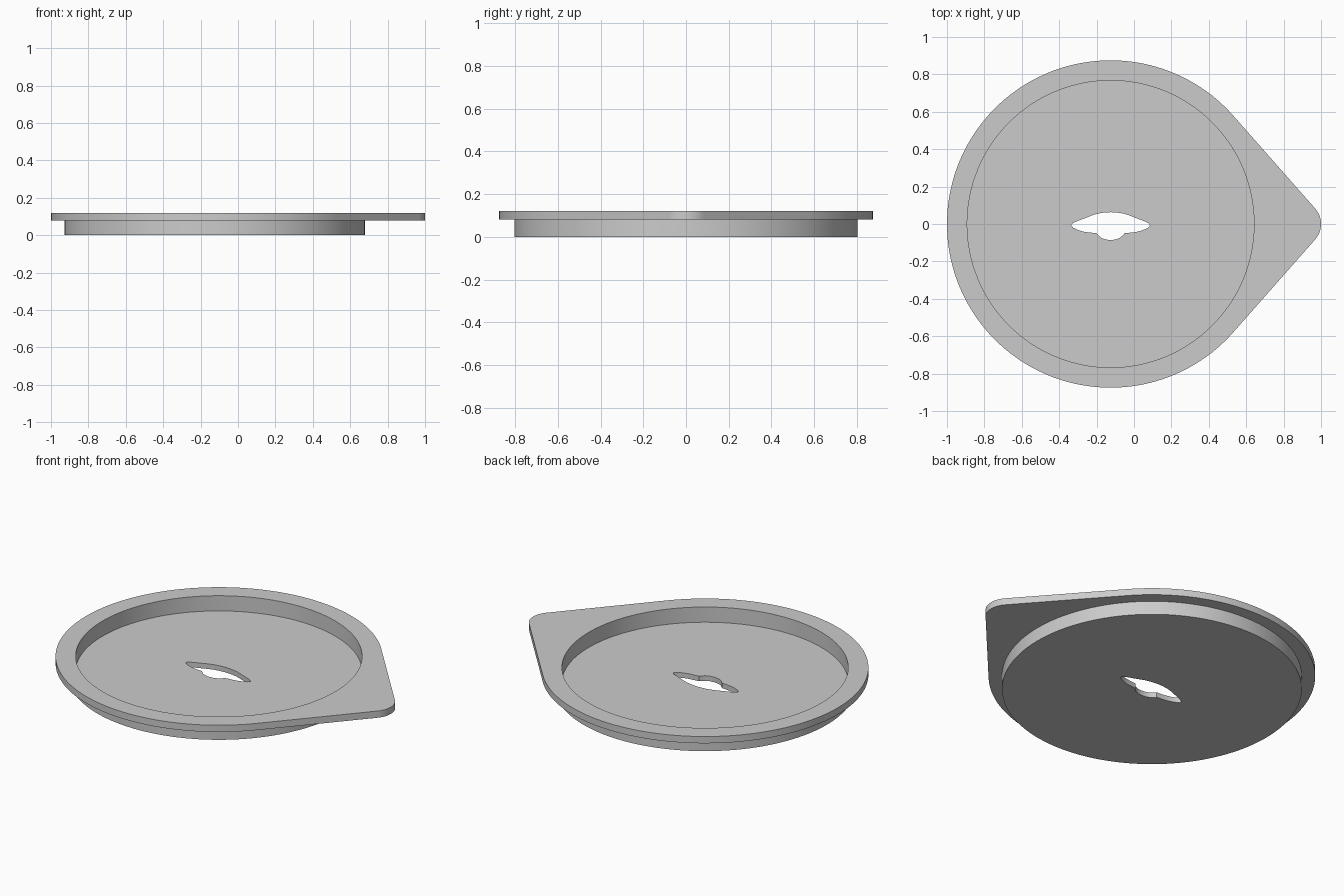
import bpy
import bmesh
import math

cube = bpy.data.objects.get("Cube")
if cube:
    bpy.data.objects.remove(cube, do_unlink=True)

CX = -0.125        # centre of the round dish
TOP = 0.12

grey = bpy.data.materials.new("light grey")
grey.use_nodes = True
colour = (0.6, 0.6, 0.6, 1)
grey.diffuse_color = colour
grey.node_tree.nodes["Principled BSDF"].inputs["Base Color"].default_value = colour


def arc(cx, radius, start, end, steps):
    return [(cx + radius * math.cos(start + (end - start) * i / steps),
             radius * math.sin(start + (end - start) * i / steps))
            for i in range(steps + 1)]


def prism(name, outline, z0, z1):
    """Extrude a closed outline between two heights."""
    bm = bmesh.new()
    base = bm.faces.new([bm.verts.new((x, y, z0)) for x, y in outline])
    top = bmesh.ops.extrude_face_region(bm, geom=[base])["geom"]
    verts = [v for v in top if isinstance(v, bmesh.types.BMVert)]
    bmesh.ops.translate(bm, verts=verts, vec=(0, 0, z1 - z0))
    bmesh.ops.recalc_face_normals(bm, faces=bm.faces)
    mesh = bpy.data.meshes.new(name)
    bm.to_mesh(mesh)
    bm.free()
    mesh.materials.append(grey)
    obj = bpy.data.objects.new(name, mesh)
    bpy.context.collection.objects.link(obj)
    return obj


def disc(name, radius, z0, z1):
    return prism(name, arc(CX, radius, 0, math.tau, 128)[:-1], z0, z1)


def combine(target, other, operation):
    """Apply a boolean and remove the helper."""
    mod = target.modifiers.new(operation, "BOOLEAN")
    mod.operation = operation
    mod.solver = "EXACT"
    mod.object = other
    bpy.context.view_layer.objects.active = target
    bpy.ops.object.modifier_apply(modifier=mod.name)
    bpy.data.objects.remove(other, do_unlink=True)


# Rim: big circle joined by tangents to a small rounded tip
a = math.acos(0.75)
rim = arc(CX, 0.875, a, math.tau - a, 112) + arc(0.875, 0.125, -a, a, 16)
dish = prism("dish_with_pointed_rim", rim, 0.08, TOP)

# Round body below the rim, then the recess
combine(dish, disc("body", 0.803, 0, 0.1), "UNION")
combine(dish, disc("recess_cutter", 0.767, 0.03, 0.2), "DIFFERENCE")

# Winged slot through the floor, mirrored about the dish centre
half = [(0, .063), (.025, .062), (.05, .059), (.075, .054), (.1, .046),
        (.14, .030), (.18, .015), (.203, .004), (.211, -.007), (.2, -.020),
        (.17, -.034), (.14, -.042), (.11, -.046), (.075, -.049),
        (.068, -.058), (.05, -.074), (.026, -.083), (0, -.086)]
slot = [(CX + x, y) for x, y in half]
slot += [(CX - x, y) for x, y in half[-2:0:-1]]
combine(dish, prism("slot_cutter", slot, -0.1, 0.1), "DIFFERENCE")

bpy.ops.object.select_all(action="DESELECT")
dish.select_set(True)
bpy.context.view_layer.objects.active = dish
bpy.ops.object.shade_smooth_by_angle(angle=math.radians(30))
